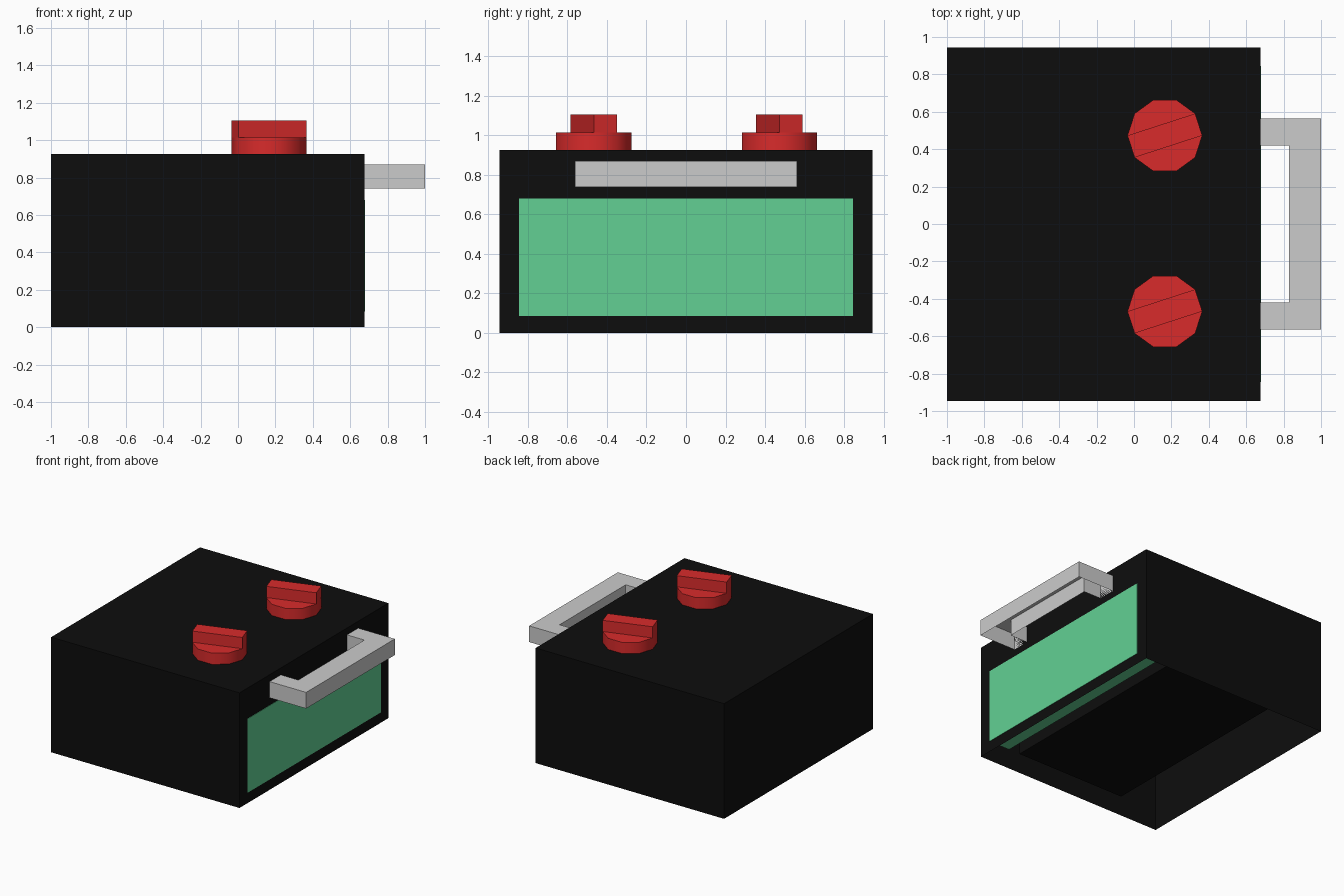
import bpy, bmesh, math

if "Cube" in bpy.data.objects:
    bpy.data.objects.remove(bpy.data.objects["Cube"])


def material(name, rgb):
    m = bpy.data.materials.new(name)
    m.diffuse_color = (*rgb, 1)
    m.use_nodes = True
    m.node_tree.nodes["Principled BSDF"].inputs["Base Color"].default_value = m.diffuse_color
    return m


BLACK = material("black", (0.004, 0.004, 0.004))
GREEN = material("green", (0.122, 0.631, 0.296))
RED = material("red", (0.69, 0.024, 0.024))


def prism(name, outline, z0, z1, mat=None, bottom=True):
    """Extrude an xy outline from z0 to z1, with an optional open underside."""
    bm = bmesh.new()
    base = bm.faces.new([bm.verts.new((x, y, z0)) for x, y in outline])
    top = bmesh.ops.extrude_face_region(bm, geom=[base], use_keep_orig=True)["geom"]
    for v in top:
        if isinstance(v, bmesh.types.BMVert):
            v.co.z = z1
    bmesh.ops.recalc_face_normals(bm, faces=bm.faces)
    if not bottom:
        low = [f for f in bm.faces if all(abs(v.co.z - z0) < 1e-5 for v in f.verts)]
        bmesh.ops.delete(bm, geom=low, context='FACES')
    mesh = bpy.data.meshes.new(name)
    bm.to_mesh(mesh)
    bm.free()
    ob = bpy.data.objects.new(name, mesh)
    bpy.context.collection.objects.link(ob)
    if mat:
        mesh.materials.append(mat)
    return ob


def rect(x0, x1, y):
    return [(x0, -y), (x1, -y), (x1, y), (x0, y)]


# Outer case, open underneath
prism("case", rect(-1, 0.675, 0.945), 0, 0.925, BLACK, bottom=False)

# Window panel and the block behind it
prism("window", rect(0.49, 0.678, 0.845), 0.085, 0.68, GREEN)
prism("inner_block", rect(-0.585, 0.39, 0.845), 0.085, 0.68, BLACK)

# U-shaped handle, open underneath
prism("handle", [(0.675, -0.563), (1, -0.563), (1, 0.563), (0.675, 0.563),
                 (0.675, 0.42), (0.83, 0.42), (0.83, -0.42), (0.675, -0.42)],
      0.74, 0.87, bottom=False)

# Knobs: ten-sided base with a slanted grip bar across it
for side, cy in (("front", -0.467), ("back", 0.473)):
    ring = [(0.165 + 0.2 * math.cos(i * math.pi / 5),
             cy + 0.2 * math.sin(i * math.pi / 5)) for i in range(10)]
    base = prism(f"{side}_knob_base", ring, 0.925, 1.015, RED, bottom=False)
    prism(f"{side}_knob_grip", [ring[i] for i in (0, 1, 5, 6)],
          1.015, 1.105, RED, bottom=False)
    bpy.ops.object.select_all(action='DESELECT')
    base.select_set(True)
    bpy.context.view_layer.objects.active = base
    bpy.ops.object.shade_smooth_by_angle(angle=math.radians(40))
